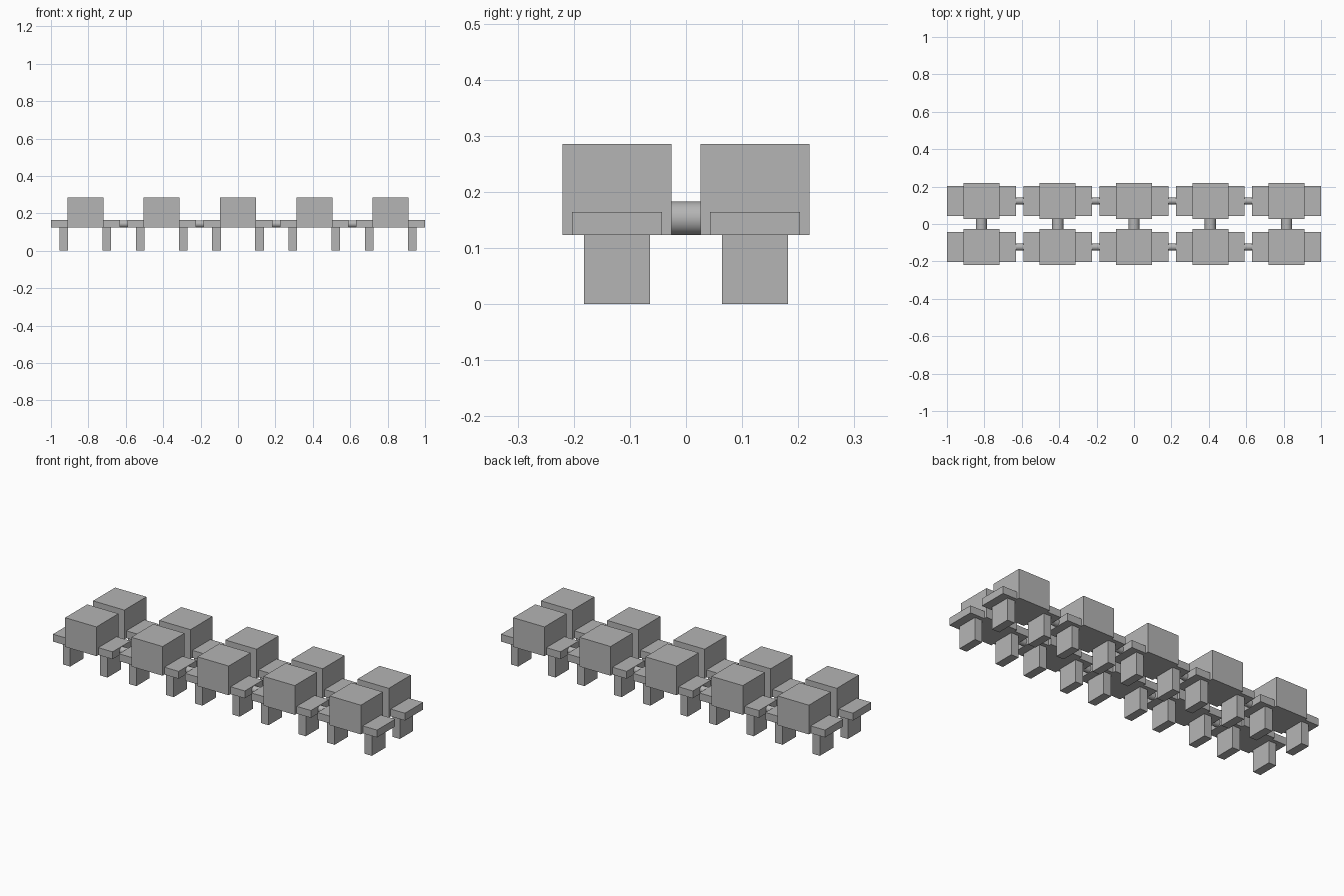
import bpy, math

cube = bpy.data.objects.get("Cube")
if cube:
    bpy.data.objects.remove(cube, do_unlink=True)

grey = bpy.data.materials.new("mid grey")
grey.use_nodes = True
tone = (0.46, 0.46, 0.46, 1)
grey.diffuse_color = tone
grey.node_tree.nodes["Principled BSDF"].inputs["Base Color"].default_value = tone

PITCH = 0.408      # spacing of the units along x
ROW_Y = 0.123      # distance of each row from the centre line
DECK = 0.123       # underside of plates and blocks


def finish(name):
    ob = bpy.context.object
    ob.name = name
    ob.data.materials.append(grey)
    return ob


def box(name, x, y, z0, z1, width, depth):
    bpy.ops.mesh.primitive_cube_add(size=1, location=(x, y, (z0 + z1) / 2))
    bpy.context.object.scale = (width, depth, z1 - z0)
    bpy.ops.object.transform_apply(location=False, rotation=False, scale=True)
    return finish(name)


def rod(name, location, radius, length, rotation):
    bpy.ops.mesh.primitive_cylinder_add(vertices=32, radius=radius, depth=length,
                                        location=location, rotation=rotation)
    bpy.ops.object.shade_smooth_by_angle(angle=math.radians(30))
    return finish(name)


for i in range(-2, 3):
    x = i * PITCH
    for row, side in (("front", -1), ("back", 1)):
        y = side * ROW_Y
        # Block with a plate sticking out at both ends
        box(f"{row}_block", x, y, DECK, 0.286, 0.193, 0.194)
        for end in (-1, 1):
            box(f"{row}_side_plate", x + end * 0.14, y, DECK, 0.164, 0.088, 0.16)
            # Flat legs below the plates
            box(f"{row}_leg", x + end * 0.115, y, 0, DECK, 0.046, 0.118)
        # Thin rod to the next unit in the row
        if i < 2:
            rod(f"{row}_link_rod", (x + PITCH / 2, y, 0.1435), 0.019, 0.06,
                (0, math.pi / 2, 0))
    # Thick rod joining the two rows
    rod("cross_rod", (x, 0, 0.153), 0.03, 0.07, (math.pi / 2, 0, 0))
